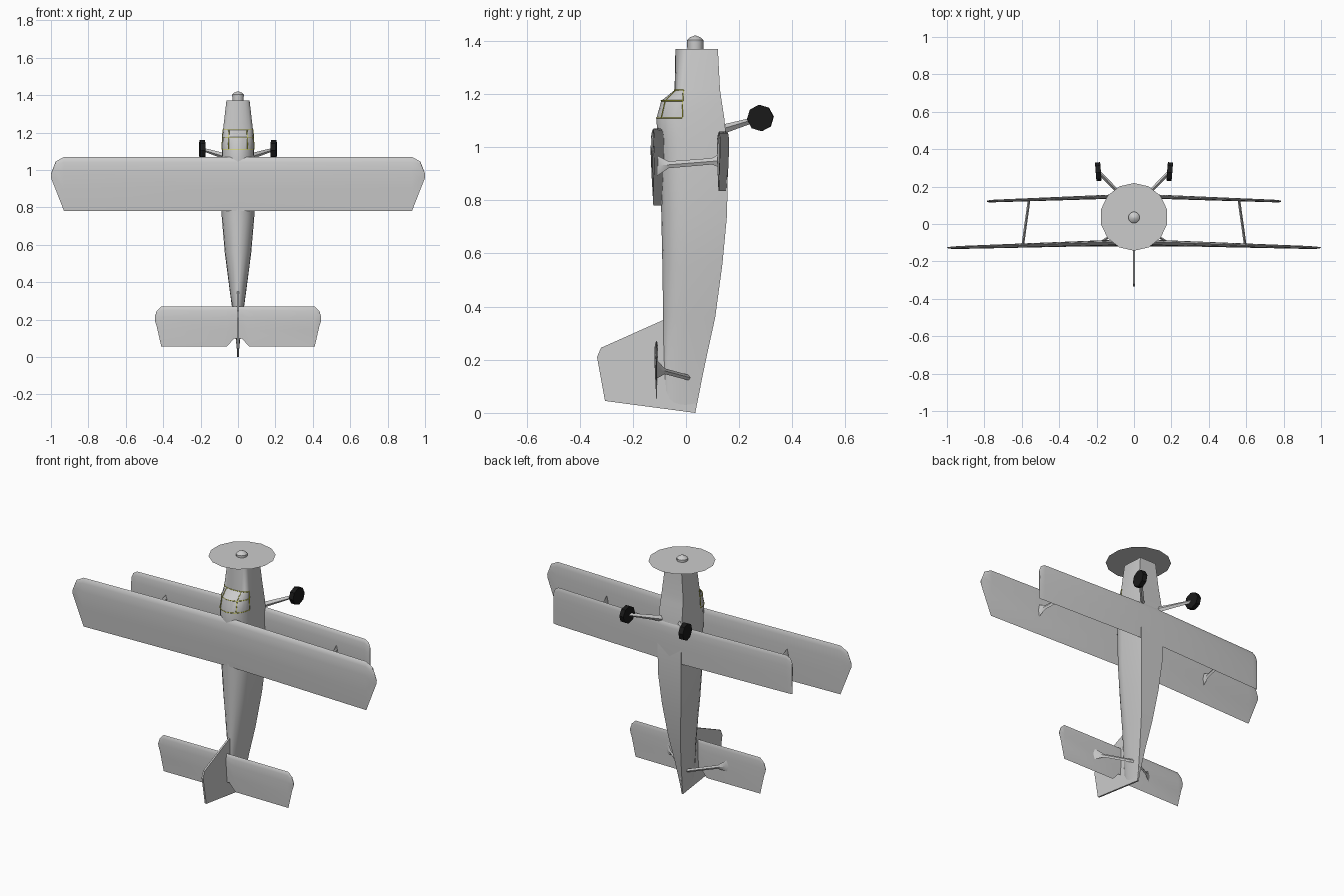
import bpy, bmesh, math
from mathutils import Vector, Matrix

if "Cube" in bpy.data.objects:
    bpy.data.objects.remove(bpy.data.objects["Cube"])


def material(name, color):
    m = bpy.data.materials.new(name)
    m.diffuse_color = color
    m.use_nodes = True
    m.node_tree.nodes["Principled BSDF"].inputs["Base Color"].default_value = m.diffuse_color
    return m


black = material("tyre_black", (0.01, 0.01, 0.01, 1))
yellow = material("frame_yellow", (0.6, 0.6, 0.05, 1))


def finish(name, bm, smooth=True, mat=None):
    bmesh.ops.recalc_face_normals(bm, faces=bm.faces)
    me = bpy.data.meshes.new(name)
    bm.to_mesh(me)
    bm.free()
    ob = bpy.data.objects.new(name, me)
    bpy.context.collection.objects.link(ob)
    if mat:
        me.materials.append(mat)
    if smooth:
        bpy.ops.object.select_all(action='DESELECT')
        ob.select_set(True)
        bpy.context.view_layer.objects.active = ob
        bpy.ops.object.shade_smooth_by_angle(angle=math.radians(32))
    return ob


def loft(name, rings, smooth=True, mat=None):
    bm = bmesh.new()
    vs = [[bm.verts.new(p) for p in r] for r in rings]
    n = len(rings[0])
    for a, b in zip(vs, vs[1:]):
        for i in range(n):
            j = (i + 1) % n
            bm.faces.new((a[i], a[j], b[j], b[i]))
    bm.faces.new(vs[0])
    bm.faces.new(vs[-1])
    return finish(name, bm, smooth, mat)


# Fuselage: flat sides and belly, rounded back (z, half width, back y, shoulder y, belly y)
SECTIONS = [
    (1.37, .062, -.040, .000, .120), (1.215, .080, -.043, -.010, .128),
    (1.175, .083, -.093, -.012, .134), (1.11, .086, -.111, -.014, .144),
    (1.03, .088, -.108, .000, .152), (.92, .088, -.098, .000, .156),
    (.75, .087, -.093, .000, .155), (.56, .071, -.089, .000, .137),
    (.36, .045, -.086, .000, .110), (.20, .023, -.085, .000, .075),
    (.03, .005, -.080, .000, .040)]


def back_arc(z, w, yt, ys, grow=0.0):
    return [Vector(((w + grow) * math.cos(a), ys + (yt - ys - grow) * math.sin(a), z))
            for a in (math.pi * i / 10 for i in range(11))]


def fuselage_ring(s):
    z, w, yt, ys, yb = s
    return back_arc(z, w, yt, ys) + [Vector((-w * .88, yb, z)), Vector((w * .88, yb, z))]


loft("fuselage", [fuselage_ring(s) for s in SECTIONS])

# Canopy frame lines
hoops = [back_arc(*s[:4], grow=.001) for s in SECTIONS[1:4]]
rails = [[h[i] for h in hoops] for i in (0, 3, 7, 10)]
cu = bpy.data.curves.new("canopy_frame", 'CURVE')
cu.dimensions = '3D'
cu.bevel_depth = .002
cu.bevel_resolution = 0
for path in hoops + rails:
    sp = cu.splines.new('POLY')
    sp.points.add(len(path) - 1)
    for p, co in zip(sp.points, path):
        p.co = (*co, 1)
cu.materials.append(yellow)
bpy.context.collection.objects.link(bpy.data.objects.new("canopy_frame", cu))

# Wings and tailplane: airfoil (chord fraction, thickness fraction) lofted along x
AIRFOIL = [(0, 0), (.03, -.3), (.1, -.52), (.28, -.65), (.6, -.42), (1, 0),
           (.6, .22), (.28, .35), (.1, .3), (.03, .18)]


def wing(name, stations):
    # station: x, leading z, trailing z, y, thickness
    half = [s for s in stations]
    full = [(-s[0], *s[1:]) for s in reversed(half) if s[0] > 0] + half
    loft(name, [[Vector((x, y + t * v, zl + (zt - zl) * u)) for u, v in AIRFOIL]
                for x, zl, zt, y, t in full])


wing("upper_wing", [(0, 1.07, .78, -.092, .034), (.93, 1.07, .78, -.123, .016),
                    (.975, 1.045, .895, -.125, .012), (1.0, .98, .958, -.126, .004)])
wing("lower_wing", [(0, 1.06, .835, .154, .024), (.75, 1.06, .835, .125, .014),
                    (.775, 1.045, .835, .123, .011), (.785, 1.02, .837, .122, .007)])
wing("tailplane", [(0, .27, .10, -.11, .014), (.02, .27, .10, -.11, .014),
                   (.06, .27, .055, -.11, .014), (.41, .27, .055, -.112, .011),
                   (.435, .245, .165, -.112, .008), (.445, .215, .195, -.112, .004)])

# Fin and rudder plate, thin at the trailing edge
FIN = [(-.08, .352), (-.32, .245), (-.335, .21), (-.305, .045), (.035, 0), (.055, .1), (0, .3)]
loft("fin", [[Vector((x, y, z)) for y, z in FIN] for x in (-.005, .005)], smooth=False)


def strut(name, a, b, widths, thick):
    # flat bar from a to b; widths are (fraction, half width in z)
    a, b = Vector(a), Vector(b)
    side = (b - a).cross(Vector((0, 0, 1))).normalized() * thick
    up = Vector((0, 0, 1))
    loft(name, [[a.lerp(b, t) + side * i + up * h * j
                 for i, j in ((-1, 0), (0, 1), (1, 0), (0, -1))] for t, h in widths])


FLARE = [(0, .042), (.07, .032), (.2, .013), (.85, .012), (1, .03)]
for s, label in ((1, "right"), (-1, "left")):
    strut(label + "_wing_strut", (s * .595, -.115, .93), (s * .56, .135, .95), FLARE, .007)
    strut(label + "_tail_strut", (s * .20, -.112, .165), (s * .01, .013, .132),
          [(0, .035), (.07, .03), (.25, .011), (1, .01)], .006)
    strut(label + "_gear_leg", (s * .055, .14, 1.068), (s * .19, .28, 1.11),
          [(0, .018), (.3, .015), (1, .009)], .010)
    # Wheel: eight-sided, slightly splayed
    bm = bmesh.new()
    bmesh.ops.create_cone(bm, cap_ends=True, segments=8, radius1=.05, radius2=.05, depth=.028)
    bm.transform(Matrix.Translation((s * .191, .28, 1.11)) @ Matrix.Rotation(-s * .08, 4, 'Z')
                 @ Matrix.Rotation(.1, 4, 'X') @ Matrix.Rotation(math.pi / 2, 4, 'Y'))
    finish(label + "_wheel", bm, False, black)

# Spinner
loft("spinner", [[Vector((r * math.cos(i * math.pi / 6), .035 + r * math.sin(i * math.pi / 6), z))
                  for i in range(12)]
                 for r, z in ((.03, 1.365), (.031, 1.403), (.02, 1.413), (.004, 1.42))])

# Propeller disc
bm = bmesh.new()
bmesh.ops.create_circle(bm, cap_ends=True, segments=14, radius=.181,
                        matrix=Matrix.Translation((0, .038, 1.39)))
finish("propeller_disc", bm, False)
